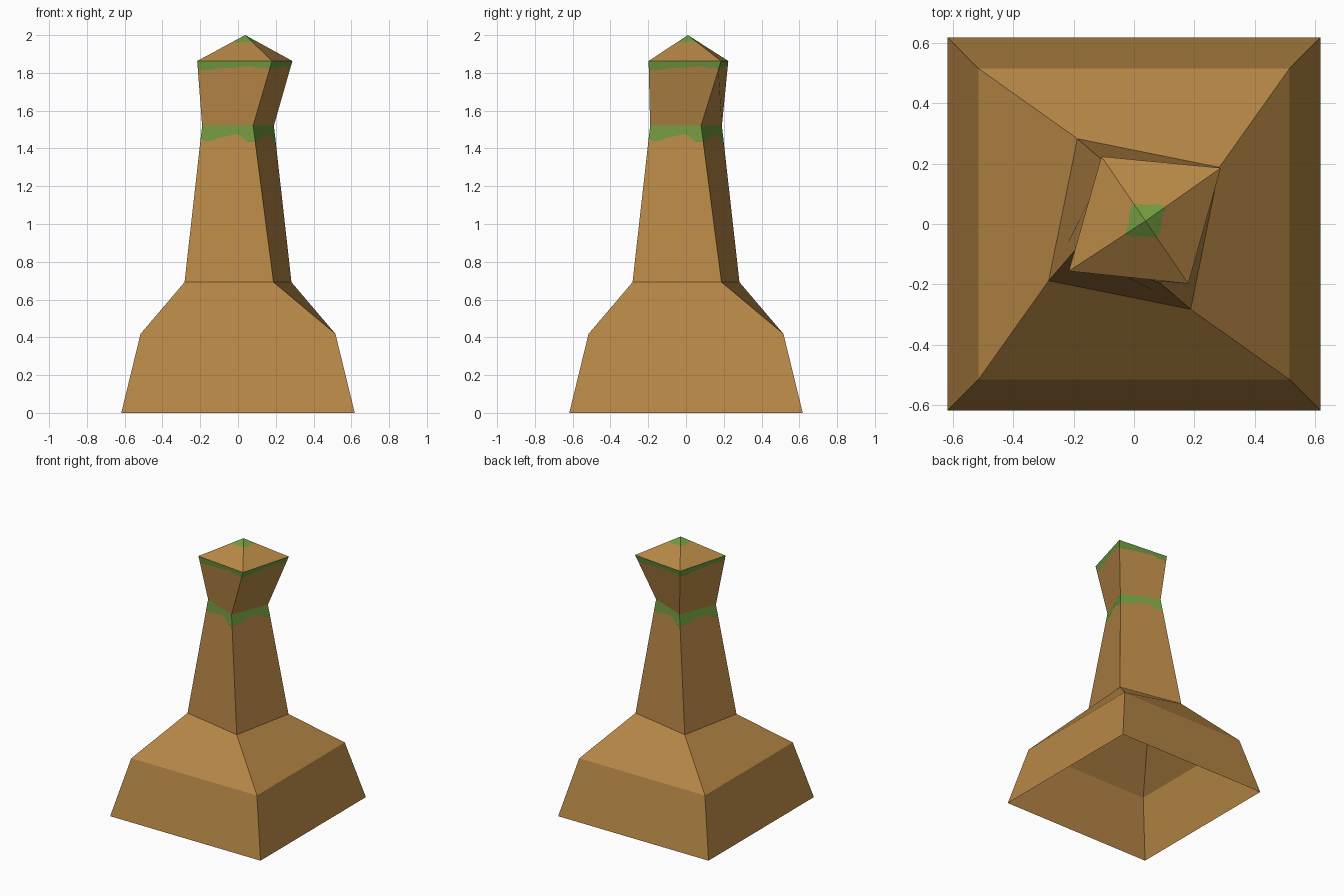
import bpy, bmesh
from mathutils import Vector

if "Cube" in bpy.data.objects:
    bpy.data.objects.remove(bpy.data.objects["Cube"])


def material(name, color):
    m = bpy.data.materials.new(name)
    m.diffuse_color = (*color, 1)
    m.use_nodes = True
    m.node_tree.nodes["Principled BSDF"].inputs["Base Color"].default_value = m.diffuse_color
    return m


MATS = [material("brown_wood", (0.468, 0.242, 0.060)),
        material("moss_green", (0.165, 0.318, 0.050))]


def turned_square(a, b, z):
    """Square ring with its front-right corner at (a, -b), counter-clockwise."""
    return [Vector(p) for p in ((-b, -a, z), (a, -b, z), (b, a, z), (-a, b, z))]


def part(name, low, high, moss=None):
    """Four walls between two rings; moss = (t, depth) points of a ragged green top edge."""
    bm = bmesh.new()

    def face(points, mat):
        f = bm.faces.new([bm.verts.new(p) for p in points])
        f.material_index = mat

    for i in range(4):
        j = (i + 1) % 4
        a, b, c, d = low[i], low[j], high[j], high[i]
        if not moss:
            face([a, b, c, d] if c != d else [a, b, c], 0)
            continue
        edge = []
        for t, depth in moss:
            top, bottom = d.lerp(c, t), a.lerp(b, t)
            edge.append(top.lerp(bottom, depth / (top.z - bottom.z)))
        face([a, b] + edge[::-1], 0)
        face(edge + ([c, d] if c != d else [c]), 1)
    bmesh.ops.remove_doubles(bm, verts=bm.verts, dist=1e-5)
    mesh = bpy.data.meshes.new(name)
    bm.to_mesh(mesh)
    bm.free()
    for m in MATS:
        mesh.materials.append(m)
    obj = bpy.data.objects.new(name, mesh)
    bpy.context.collection.objects.link(obj)


# Cross-sections from the ground up
ground = turned_square(0.618, 0.618, 0)
shoulder = turned_square(0.516, 0.516, 0.418)
waist = turned_square(0.188, 0.283, 0.692)
neck = turned_square(0.08, 0.19, 1.521)
eaves = [Vector((x, y, 1.863)) for x, y in
         ((-0.216, -0.156), (0.18, -0.198), (0.288, 0.186), (-0.108, 0.224))]
apex = [Vector((0.038, 0.01, 2.0))] * 4

# Hollow base, open underneath
part("base_wall", ground, shoulder)
part("base_slope", shoulder, waist)

# Shaft with a ragged moss band at the neck
part("shaft", waist, neck, [(0, 0.073), (0.1, 0.084), (0.25, 0.078), (0.37, 0.06),
                            (0.5, 0.055), (0.65, 0.045), (0.74, 0.055), (0.86, 0.088), (1, 0.088)])

# Flared head with a thin moss band below the eaves
part("head", neck, eaves, [(0, 0.045), (0.1, 0.05), (0.3, 0.038), (0.5, 0.036),
                           (0.7, 0.026), (0.85, 0.036), (1, 0.04)])

# Pointed roof with a mossy tip
part("roof", eaves, apex, [(0, 0.037), (0.3, 0.041), (0.6, 0.036), (1, 0.037)])
